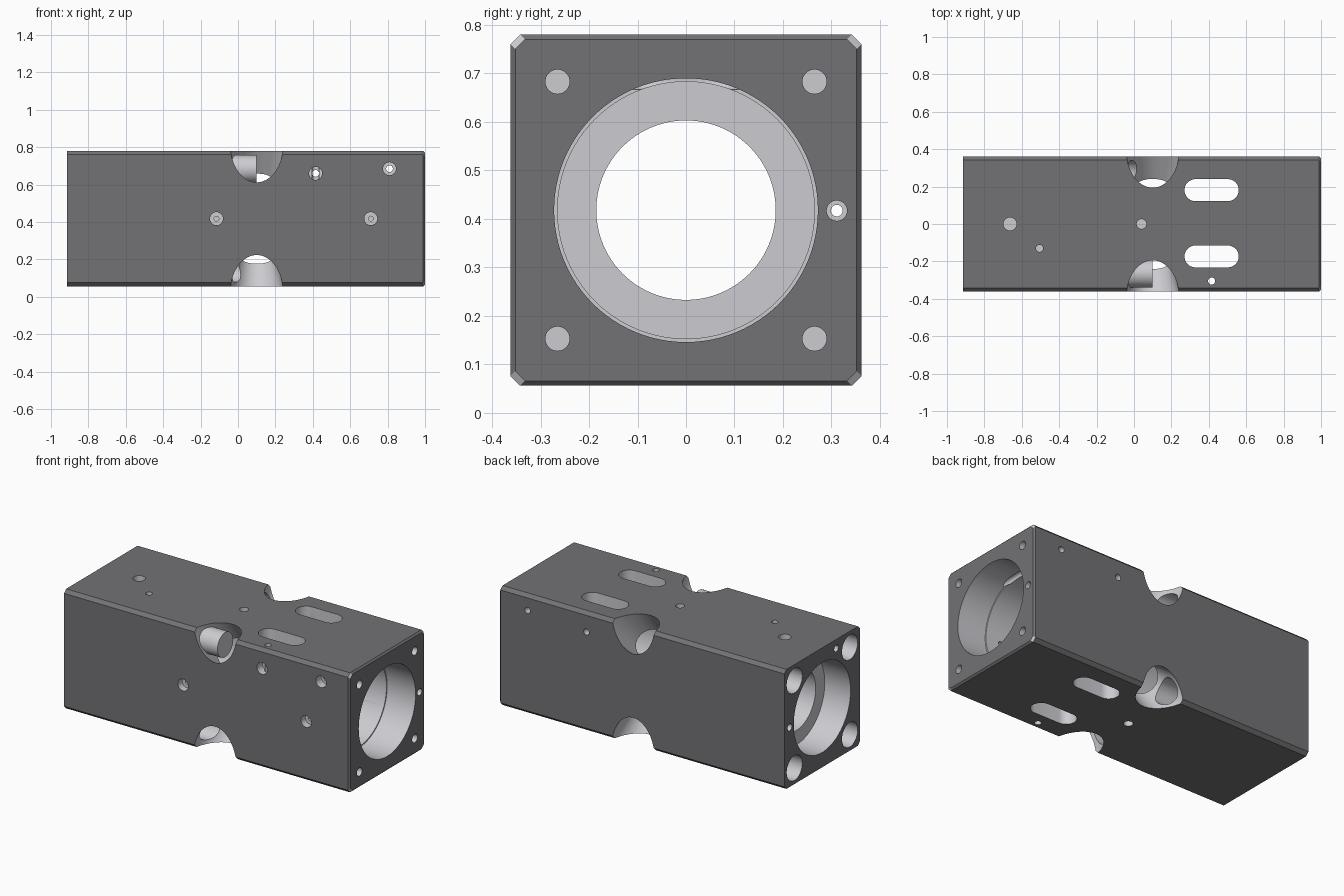
import bpy, bmesh, math
from mathutils import Vector, Matrix

if "Cube" in bpy.data.objects:
    bpy.data.objects.remove(bpy.data.objects["Cube"])

X0, X1, H, CZ, CH = -0.913, 1.0, 0.362, 0.418, 0.02


def new_object(name, bm):
    bmesh.ops.recalc_face_normals(bm, faces=bm.faces)
    mesh = bpy.data.meshes.new(name)
    bm.to_mesh(mesh)
    bm.free()
    obj = bpy.data.objects.new(name, mesh)
    bpy.context.collection.objects.link(obj)
    return obj


# Chamfered block: octagonal section, small bevel at the right end
bm = bmesh.new()
rings = []
for x, s in ((X0, H), (X1 - 0.01, H), (X1, H - 0.01)):
    c = s - CH
    pts = [(s, -c), (s, c), (c, s), (-c, s), (-s, c), (-s, -c), (-c, -s), (c, -s)]
    rings.append([bm.verts.new((x, y, CZ + z)) for y, z in pts])
for a, b in zip(rings, rings[1:]):
    for i in range(8):
        j = (i + 1) % 8
        bm.faces.new((a[i], a[j], b[j], b[i]))
bm.faces.new(rings[0])
bm.faces.new(rings[-1])
block = new_object("housing_block", bm)
cutters = []


def drill(start, end, r, r_end=None, n=32):
    """Cylinder or cone cutter between two points."""
    a, b = Vector(start), Vector(end)
    d = b - a
    bm = bmesh.new()
    m = Matrix.Translation((a + b) / 2) @ d.to_track_quat('Z', 'Y').to_matrix().to_4x4()
    bmesh.ops.create_cone(bm, cap_ends=True, segments=n, radius1=r,
                          radius2=r if r_end is None else r_end,
                          depth=d.length, matrix=m)
    obj = new_object("cutter", bm)
    obj.hide_render = True
    cutters.append(obj)


def slot(x0, x1, y0, y1):
    r = (y1 - y0) / 2
    y = (y0 + y1) / 2
    bm = bmesh.new()
    pts = []
    for cx, a0 in ((x1 - r, -90), (x0 + r, 90)):
        for i in range(17):
            a = math.radians(a0 + i * 180 / 16)
            pts.append((cx + r * math.cos(a), y + r * math.sin(a), -0.1))
    f = bm.faces.new([bm.verts.new(p) for p in pts])
    g = bmesh.ops.extrude_face_region(bm, geom=[f])
    bmesh.ops.translate(bm, vec=(0, 0, 1.1),
                        verts=[v for v in g["geom"] if isinstance(v, bmesh.types.BMVert)])
    obj = new_object("cutter", bm)
    obj.hide_render = True
    cutters.append(obj)


# Stepped main bore
drill((-1.2, 0, CZ), (1.2, 0, CZ), 0.185, n=96)
drill((-0.55, 0, CZ), (1.2, 0, CZ), 0.265, n=96)
drill((0.81, 0, CZ), (1.2, 0, CZ), 0.272, n=96)
drill((-1.2, 0, CZ), (-0.74, 0, CZ), 0.272, n=96)

# Corner scoops, bolt pockets and threaded end holes
for sy in (-1, 1):
    for sz in (-1, 1):
        def diag(d):
            return (0.1, sy * d, CZ + sz * d)
        k, q = 0.18, math.sqrt(2)
        drill(diag(H + 0.15), diag(0.16), 0.14 + k * 0.15 * q,
              0.14 - k * (H - 0.16) * q, n=64)
        y, z = sy * 0.265, CZ + sz * 0.265
        drill((-1.1, y, z), (0.1, y, z), 0.075)
        drill((1.1, y, z), (0.75, y, z), 0.025)

# Long slots through top and bottom
slot(0.27, 0.56, 0.122, 0.24)
slot(0.27, 0.56, -0.232, -0.115)

# Cross holes with front counterbores
for x, z in ((0.415, 0.66), (0.81, 0.685)):
    drill((x, -0.5, z), (x, 0.5, z), 0.018)
    drill((x, -0.5, z), (x, -0.31, z), 0.035)
for x in (-0.115, 0.71):
    drill((x, -0.5, CZ), (x, -0.32, CZ), 0.035)
    drill((x, -0.5, CZ), (x, -0.2, CZ), 0.013)

# Top and bottom holes
for x, y, r in ((-0.663, 0, 0.035), (-0.505, -0.13, 0.019), (0.04, 0, 0.026)):
    drill((x, y, 1), (x, y, 0.72), r)
drill((0.04, 0, -0.1), (0.04, 0, 0.12), 0.026)
drill((0.415, -0.305, -0.1), (0.415, -0.305, 1), 0.019)

# Long gallery hole with countersink, and a locating hole on the left end
drill((-1.1, 0.311, 0.417), (1.1, 0.311, 0.417), 0.012)
drill((1.1, 0.311, 0.417), (0.97, 0.311, 0.417), 0.021)
drill((-1.1, 0.311, 0.417), (-0.88, 0.311, 0.417), 0.021)
drill((-1.1, -0.135, 0.725), (-0.8, -0.135, 0.725), 0.02)

# Cut everything, then drop the cutters
for c in cutters:
    m = block.modifiers.new("cut", 'BOOLEAN')
    m.operation, m.solver, m.object = 'DIFFERENCE', 'EXACT', c
bpy.context.view_layer.update()
deps = bpy.context.evaluated_depsgraph_get()
mesh = bpy.data.meshes.new_from_object(block.evaluated_get(deps))
block.modifiers.clear()
block.data = mesh
mesh.name = "housing_block"
for c in cutters:
    bpy.data.objects.remove(c, do_unlink=True)

# Dark outer skin, bright machined interior
mesh.materials.clear()
for name, v in (("machined_metal", 0.6), ("dark_coating", 0.17)):
    mat = bpy.data.materials.new(name)
    mat.diffuse_color = (v, v, v * 1.06, 1)
    mat.use_nodes = True
    mat.node_tree.nodes["Principled BSDF"].inputs["Base Color"].default_value = mat.diffuse_color
    mesh.materials.append(mat)
for f in mesh.polygons:
    p = f.center
    y, z = abs(p.y), abs(p.z - CZ)
    n = f.normal
    outer = (p.x < X0 + 0.001 or p.x > X1 - 0.001 or (p.x > X1 - 0.012 and max(y, z) > H - 0.012)
             or (y > H - 0.001 and abs(n.y) > 0.99) or (z > H - 0.001 and abs(n.z) > 0.99)
             or (y + z > 2 * H - CH - 0.001))
    f.material_index = 1 if outer else 0

bpy.context.view_layer.objects.active = block
block.select_set(True)
bpy.ops.object.shade_smooth_by_angle(angle=math.radians(25))
